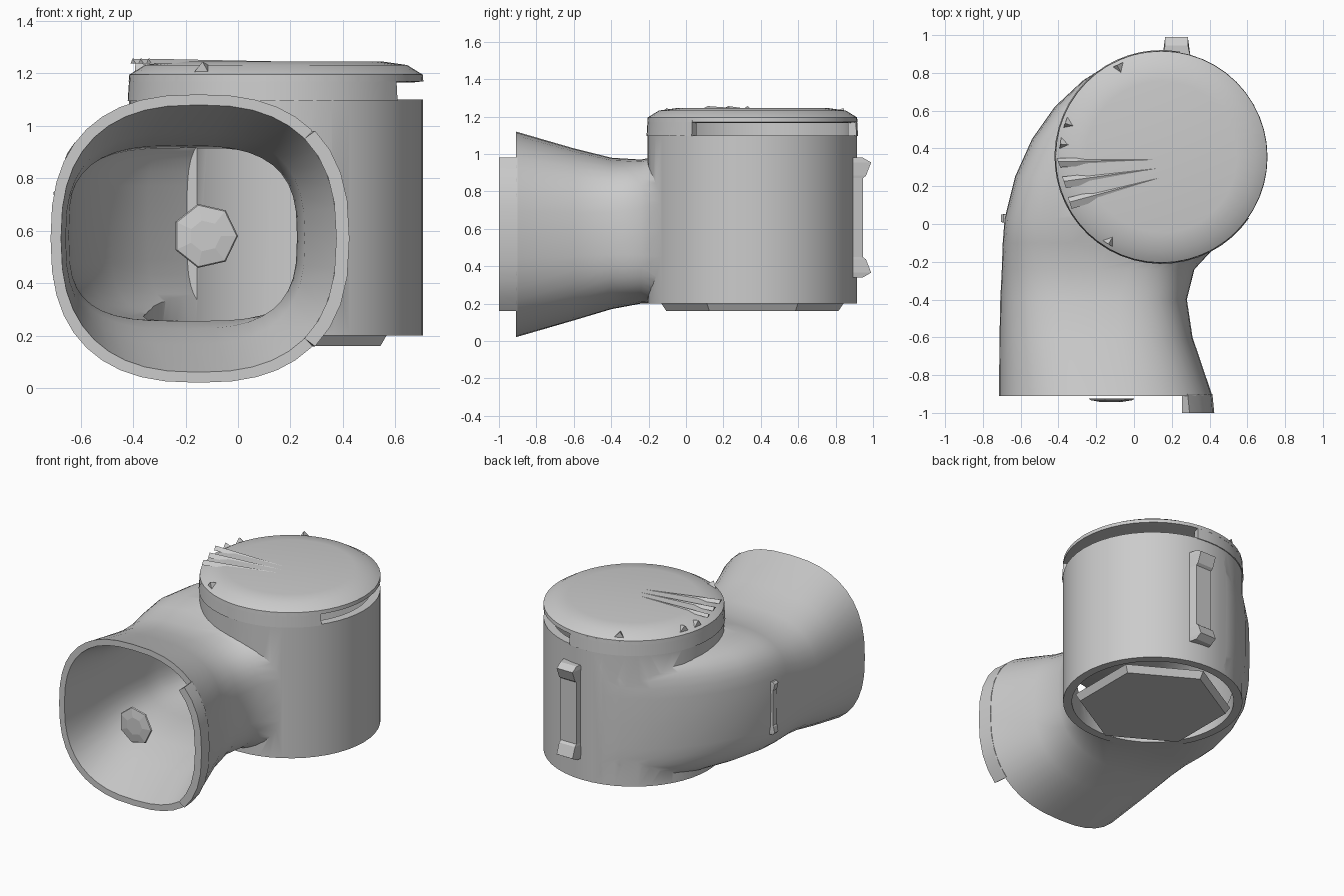
import bpy, bmesh, math
from mathutils import Vector

if "Cube" in bpy.data.objects:
    bpy.data.objects.remove(bpy.data.objects["Cube"], do_unlink=True)

grey = bpy.data.materials.new("plain grey")
grey.use_nodes = True
grey.diffuse_color = (0.6, 0.6, 0.6, 1)
grey.node_tree.nodes["Principled BSDF"].inputs["Base Color"].default_value = (0.6, 0.6, 0.6, 1)

CX, CY = 0.145, 0.355      # drum axis


def finish(name, bm, smooth=None):
    bmesh.ops.recalc_face_normals(bm, faces=bm.faces)
    mesh = bpy.data.meshes.new(name)
    bm.to_mesh(mesh)
    bm.free()
    mesh.materials.append(grey)
    ob = bpy.data.objects.new(name, mesh)
    bpy.context.collection.objects.link(ob)
    if smooth:
        shade(ob, smooth)
    return ob


def shade(ob, angle):
    bpy.ops.object.select_all(action='DESELECT')
    ob.select_set(True)
    bpy.context.view_layer.objects.active = ob
    bpy.ops.object.shade_smooth_by_angle(angle=math.radians(angle))


def loft(name, rings, closed=False, smooth=None):
    """Skin equal-length rings; cap the ends unless the chain is closed."""
    bm = bmesh.new()
    loops = [[bm.verts.new(p) for p in ring] for ring in rings]
    n = len(loops[0])
    pairs = list(zip(loops, loops[1:]))
    if closed:
        pairs.append((loops[-1], loops[0]))
    else:
        bm.faces.new(loops[0])
        bm.faces.new(loops[-1])
    for a, b in pairs:
        for i in range(n):
            j = (i + 1) % n
            bm.faces.new((a[i], a[j], b[j], b[i]))
    return finish(name, bm, smooth)


def disc(r, z, n=48, turn=0.0):
    return [(CX + r * math.cos(turn + math.tau * i / n),
             CY + r * math.sin(turn + math.tau * i / n), z) for i in range(n)]


def spow(v, e):
    return math.copysign(abs(v) ** e, v)


def horn_ring(y, x0, x1, z0, z1, power, inset=0.0, n=40):
    """Rounded-rectangle section across the duct."""
    cx, cz = (x0 + x1) / 2, (z0 + z1) / 2
    rx, rz = (x1 - x0) / 2 - inset, (z1 - z0) / 2 - inset
    return [(cx + rx * spow(math.cos(math.tau * i / n), 2 / power), y,
             cz + rz * spow(math.sin(math.tau * i / n), 2 / power)) for i in range(n)]


# Duct sections from the mouth to the back of the scroll: y, x0, x1, z0, z1, power
sections = [
    (-0.91, -0.715, 0.415, 0.02, 1.12, 2.5),
    (-0.60, -0.712, 0.31, 0.11, 1.03, 2.7),
    (-0.40, -0.708, 0.28, 0.17, 0.98, 2.9),
    (-0.24, -0.70, 0.32, 0.20, 0.97, 3.3),
    (-0.10, -0.695, 0.45, 0.20, 1.00, 3.8),
    (0.03, -0.685, 0.50, 0.20, 1.03, 4),
    (0.25, -0.63, 0.50, 0.20, 1.04, 4),
    (0.45, -0.54, 0.50, 0.20, 1.05, 4),
    (0.62, -0.42, 0.45, 0.20, 1.06, 4),
    (0.76, -0.27, 0.40, 0.20, 1.06, 4),
    (0.86, -0.11, 0.30, 0.20, 1.07, 4),
    (0.90, 0.0, 0.25, 0.20, 1.07, 4),
]
housing = loft("housing", [horn_ring(*s) for s in sections])
drum = loft("drum_solid", [disc(0.56, 0.20), disc(0.56, 1.10)])

# Hollow interior: duct bore and drum bore
y, *mouth = sections[0]
bore_rings = [horn_ring(y - 0.1, *mouth, inset=0.035), horn_ring(y, *mouth, inset=0.04)]
bore_rings += [horn_ring(*s, inset=0.055) for s in sections[1:8]]
bore_rings += [horn_ring(*s, inset=0.075) for s in sections[8:10]]
duct_bore = loft("duct_bore", bore_rings)
drum_bore = loft("drum_bore", [disc(0.505, 0.1), disc(0.505, 1.3)])
for tool, op in ((drum, 'UNION'), (duct_bore, 'DIFFERENCE'), (drum_bore, 'DIFFERENCE')):
    mod = housing.modifiers.new(tool.name, 'BOOLEAN')
    mod.operation, mod.object, mod.solver = op, tool, 'EXACT'
    tool.hide_render = True
bpy.context.view_layer.objects.active = housing
for mod in list(housing.modifiers):
    bpy.ops.object.modifier_apply(modifier=mod.name)
for tool in (drum, duct_bore, drum_bore):
    bpy.data.objects.remove(tool, do_unlink=True)
shade(housing, 32)


# Lip that runs forward on one side of the mouth
def lip_ring(angle):
    pts = []
    for inset in (0.0, 0.04):
        rx, rz = 0.565 - inset, 0.55 - inset
        x = -0.15 + rx * spow(math.cos(angle), 0.8)
        z = 0.57 + rz * spow(math.sin(angle), 0.8)
        pts.append((x, z))
    (xo, zo), (xi, zi) = pts
    return [(xo, -0.90, zo), (xo + 0.01, -1.0, zo), (xi, -1.0, zi), (xi, -0.90, zi)]


loft("mouth_lip", [lip_ring(math.radians(a)) for a in range(-44, 45, 11)], smooth=30)

# Lid: shallow dome over the drum
loft("lid", [disc(0.52, 1.165), disc(0.562, 1.17), disc(0.56, 1.195),
             disc(0.50, 1.232), disc(0.40, 1.246)], smooth=40)

# Skirt under the lid, open on the right-hand back quarter
skirt = []
for a in range(80, 326, 7):
    c, s = math.cos(math.radians(a)), math.sin(math.radians(a))
    skirt.append([(CX + r * c, CY + r * s, z)
                  for r, z in ((0.566, 1.095), (0.56, 1.19), (0.52, 1.19), (0.52, 1.095))])
loft("lid_skirt", skirt, smooth=30)


# Pressed folds fanning across the lid
def fold(name, a, b, tip, z, rise):
    bm = bmesh.new()
    p, q = Vector((*a, z)), Vector((*b, z))
    base = [bm.verts.new(v) for v in (p, q, Vector((*tip, z)))]
    ridge = bm.verts.new(p.lerp(q, 0.6) + Vector((0, 0, rise)))
    bm.faces.new(base)
    for i in range(3):
        bm.faces.new((base[i], base[(i + 1) % 3], ridge))
    finish(name, bm)


for k, (ya, yb) in enumerate(((0.08, 0.14), (0.19, 0.25), (0.30, 0.35))):
    x = -0.33 - 0.03 * k
    fold(f"lid_fold_{k + 1}", (x, ya), (x - 0.02, yb), (0.53, 0.35), 1.238, 0.018)
for k, a in enumerate((115, 160, 172, 238)):
    c, s = math.cos(math.radians(a)), math.sin(math.radians(a))
    mid = Vector((CX + 0.54 * c, CY + 0.54 * s))
    side = Vector((-s, c)) * 0.035
    fold(f"lid_tab_{k + 1}", mid - side, mid + side, (CX + 0.38 * c, CY + 0.38 * s), 1.2, 0.045)

# Bottom plate
loft("bottom_plate", [disc(0.46, 0.16, 6, math.pi / 6), disc(0.49, 0.205, 6, math.pi / 6)])


# Latches: upright bars with thicker ends
def latch(name, centre, width, depth, height, axis):
    rings = []
    for t, d in ((0, 0.6), (0.04, 1), (0.15, 0.75), (0.17, 0.6),
                 (0.83, 0.6), (0.85, 0.75), (0.96, 1), (1, 0.6)):
        ring = []
        for u, v in ((-1, 0), (1, 0), (0.8, d), (-0.8, d)):
            off = (u * width / 2, v * depth) if axis == 'Y' else (-v * depth, u * width / 2)
            ring.append((centre[0] + off[0], centre[1] + off[1], centre[2] + t * height))
        rings.append(ring)
    loft(name, rings)


latch("back_latch", (0.225, 0.88, 0.34), 0.15, 0.11, 0.64, 'Y')
latch("side_clip", (-0.67, 0.03, 0.40), 0.05, 0.035, 0.36, 'X')

# Small faceted boss at the mouth
boss = []
for r, y in ((0.125, -0.925), (0.12, -0.932), (0.06, -0.942)):
    boss.append([(-0.125 + r * math.cos(math.tau * i / 7), y,
                  0.58 + r * math.sin(math.tau * i / 7)) for i in range(7)])
loft("mouth_boss", boss)
